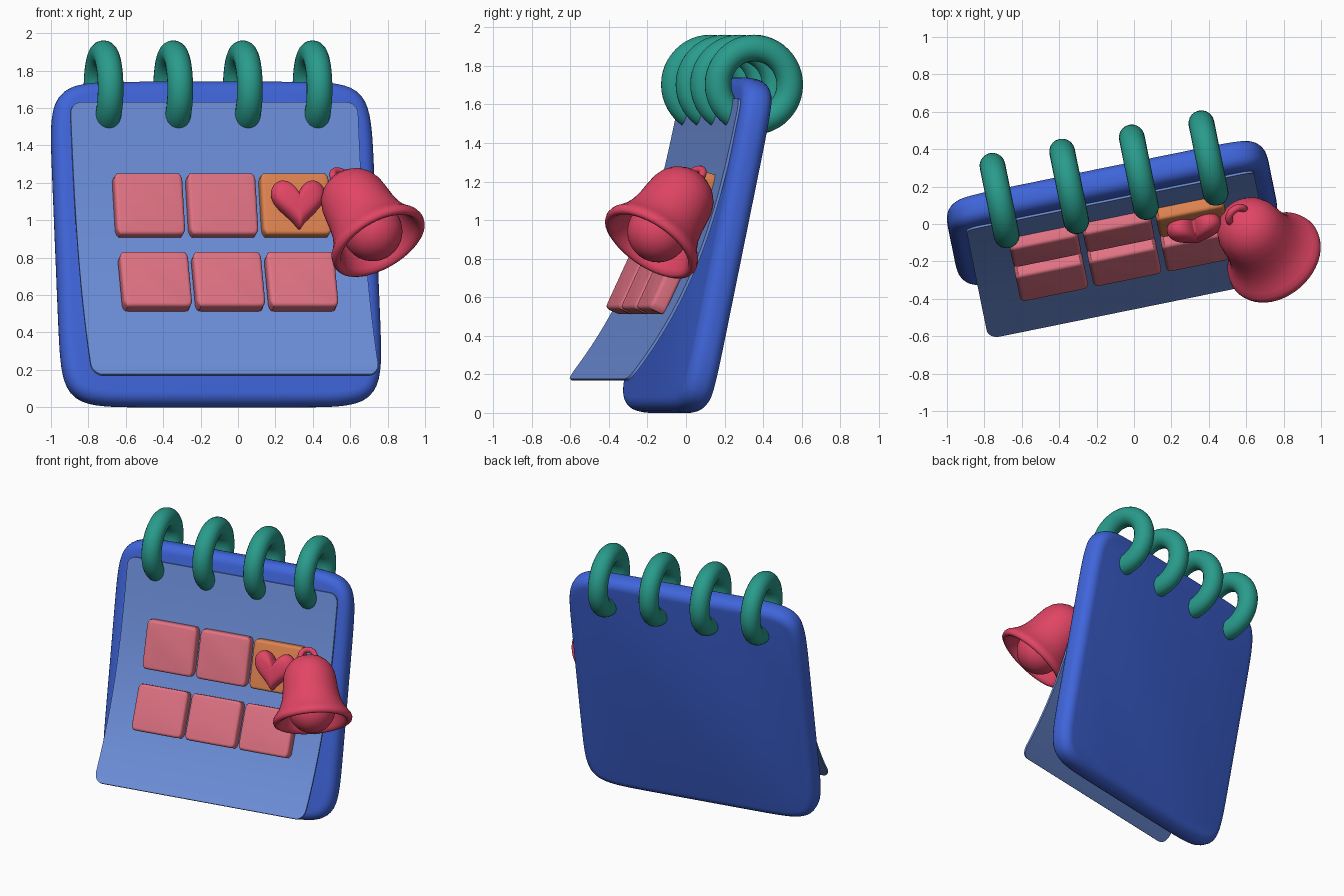
import bpy, bmesh
from math import sin, cos, pi, radians, atan2, sqrt
from mathutils import Matrix, Vector

if "Cube" in bpy.data.objects:
    bpy.data.objects.remove(bpy.data.objects["Cube"])

FRAME = Matrix.Translation((-0.125, 0.045, 0)) @ Matrix.Rotation(radians(11.5), 4, 'Z')
LEAN = radians(-11.7)


def material(name, rgb):
    m = bpy.data.materials.new(name)
    m.diffuse_color = (*rgb, 1)
    m.use_nodes = True
    m.node_tree.nodes["Principled BSDF"].inputs["Base Color"].default_value = m.diffuse_color
    return m


BLUE = material("board blue", (0.05, 0.13, 0.70))
SKY = material("page blue", (0.15, 0.27, 0.69))
PINK = material("tile pink", (0.75, 0.17, 0.23))
ORANGE = material("tile orange", (0.74, 0.23, 0.08))
RED = material("bell red", (0.76, 0.06, 0.13))
GREEN = material("ring green", (0.022, 0.33, 0.26))


def finish(name, bm, mat, matrix, bevel=0, solid=0, angle=40):
    bmesh.ops.recalc_face_normals(bm, faces=bm.faces)
    me = bpy.data.meshes.new(name)
    bm.to_mesh(me)
    bm.free()
    ob = bpy.data.objects.new(name, me)
    bpy.context.collection.objects.link(ob)
    me.materials.append(mat)
    ob.matrix_world = matrix
    bpy.ops.object.select_all(action='DESELECT')
    ob.select_set(True)
    bpy.context.view_layer.objects.active = ob
    if solid:
        s = ob.modifiers.new("thickness", 'SOLIDIFY')
        s.thickness, s.offset = solid, 0
    if bevel:
        b = ob.modifiers.new("round", 'BEVEL')
        b.width, b.segments, b.limit_method = bevel, 5, 'ANGLE'
        b.angle_limit = radians(40)
        b.use_clamp_overlap = False
    for m in list(ob.modifiers):
        bpy.ops.object.modifier_apply(modifier=m.name)
    bpy.ops.object.shade_smooth_by_angle(angle=radians(angle))
    return ob


def soft_slab(name, w, h, t, power, bevel, mat, matrix, n=200):
    # softly bowed rectangle (superellipse) in XZ, extruded along Y
    bm = bmesh.new()
    pts = []
    for i in range(n):
        c, s = cos(2 * pi * (i + 0.5) / n), sin(2 * pi * (i + 0.5) / n)
        k = (abs(c) ** power + abs(s) ** power) ** (-1 / power)
        pts.append((w / 2 * k * c, -t / 2, h / 2 * k * s))
    face = bm.faces.new([bm.verts.new(p) for p in pts])
    ext = bmesh.ops.extrude_face_region(bm, geom=[face])
    bmesh.ops.translate(bm, vec=(0, t, 0), verts=[v for v in ext["geom"] if isinstance(v, bmesh.types.BMVert)])
    return finish(name, bm, mat, matrix, bevel=bevel)


def grid_faces(bm, rows, closed=True):
    n = len(rows[0])
    for a, b in zip(rows, rows[1:]):
        for i in range(n if closed else n - 1):
            j = (i + 1) % n
            bm.faces.new((a[i], a[j], b[j], b[i]))


def torus(name, R, r, mat, matrix, nu=48, nv=20):
    # ring lying in the YZ plane
    bm = bmesh.new()
    rows = []
    for i in range(nu):
        a = 2 * pi * i / nu
        rows.append([bm.verts.new((r * sin(b), (R + r * cos(b)) * cos(a), (R + r * cos(b)) * sin(a)))
                     for b in (2 * pi * j / nv for j in range(nv))])
    grid_faces(bm, rows + [rows[0]])
    return finish(name, bm, mat, matrix, angle=180)


def place(x, y, z, tilt=0):
    return FRAME @ Matrix.Translation((x, y, z)) @ Matrix.Rotation(tilt, 4, 'X')


# backing board
soft_slab("backing_board", 1.75, 1.77, 0.16, 9, 0.065, BLUE, place(0.010, 0.012, 0.87, LEAN))


# page curling forward at the bottom
def page_y(z):
    return (z - 0.87) * 0.207 - 0.077 + 0.003 - 0.29 * ((1.635 - z) / 1.46) ** 3


Z0, Z1, HALF, RC = 0.172, 1.63, 0.784, 0.06
ends = [RC * (1 - cos(i * pi / 12)) for i in range(7)]
zs = [Z0 + e for e in ends] + [Z0 + RC + (Z1 - Z0 - 2 * RC) * i / 24 for i in range(1, 24)] + [Z1 - e for e in reversed(ends)]
bm = bmesh.new()
rows = []
for z in zs:
    d = max(0, RC - min(z - Z0, Z1 - z))
    half = HALF - RC + sqrt(max(0, RC * RC - d * d))
    rows.append([bm.verts.new((0.012 + half * s, page_y(z), z)) for s in (-1, -0.5, 0, 0.5, 1)])
grid_faces(bm, rows, closed=False)
finish("page", bm, SKY, FRAME, solid=0.015)

# day tiles
for row, (z, h, lift) in enumerate([(1.078, 0.345, 0.035), (0.672, 0.325, 0.055)]):
    slope = atan2(page_y(z + 0.15) - page_y(z - 0.15), 0.3)
    for col in range(3):
        marked = row == 0 and col == 2
        soft_slab(f"day_tile_{row}_{col}", 0.372, h, 0.09, 18, 0.02, ORANGE if marked else PINK,
                  place(-0.377 + 0.399 * col, page_y(z) - lift, z, -slope), n=80)

# puffy heart on the marked day
bm = bmesh.new()
rows = []
for i in range(17):
    a = (-1 + i / 8) * pi / 2 * 0.97
    k = cos(a) ** 0.5 * 0.0092
    rows.append([bm.verts.new((k * (12.5 * sin(t) ** 3 + 3.5 * sin(t)), 0.065 * sin(a),
                               k * (2.5 + 13 * cos(t) - 5 * cos(2 * t) - 2 * cos(3 * t) - cos(4 * t))))
                 for t in (2 * pi * j / 64 for j in range(64))])
grid_faces(bm, rows)
bm.faces.new(rows[0])
bm.faces.new(rows[-1])
finish("heart", bm, RED, place(0.425, -0.16, 1.082, radians(-13)), angle=100)

# binder rings
for i in range(4):
    torus(f"binder_ring_{i}", 0.19, 0.069, GREEN, place(-0.566 + 0.38 * i, 0.197, 1.703))

# bell frame: local z runs from the mouth to the crown
up = Vector((-0.44, 0.50, 0.746)).normalized()
side = up.cross(Vector((0, 0, 1))).normalized()
BELL = Matrix.Translation((0.752, -0.182, 0.885)) @ Matrix((side, up.cross(side), up)).transposed().to_4x4()


def lathe(name, profile, mat, matrix, n=48):
    bm = bmesh.new()
    rows = [[bm.verts.new((r * cos(2 * pi * i / n), r * sin(2 * pi * i / n), z)) for i in range(n)]
            for r, z in profile]
    grid_faces(bm, rows)
    bmesh.ops.remove_doubles(bm, verts=bm.verts, dist=1e-5)
    return finish(name, bm, mat, matrix, angle=70)


# bell shell with a thick lip and hollow inside
lathe("bell_shell", [(0, 0.465), (0.045, 0.46), (0.09, 0.443), (0.13, 0.413), (0.16, 0.373), (0.178, 0.323),
                     (0.186, 0.26), (0.192, 0.20), (0.204, 0.14), (0.224, 0.09), (0.250, 0.050),
                     (0.267, 0.028), (0.273, 0.005), (0.268, -0.013), (0.253, -0.022), (0.235, -0.016),
                     (0.222, 0.005), (0.20, 0.06), (0.18, 0.13), (0.165, 0.24), (0.14, 0.34),
                     (0.08, 0.41), (0, 0.43)], RED, BELL)

# clapper ball
lathe("bell_clapper", [(0.16 * sin(pi * i / 20), 0.075 + 0.16 * cos(pi * i / 20)) for i in range(21)], RED, BELL)

# hanging loop
torus("bell_loop", 0.05, 0.02, RED,
      BELL @ Matrix.Translation((0, 0, 0.457)) @ Matrix.Rotation(pi / 2, 4, 'Z'), 32, 12)
